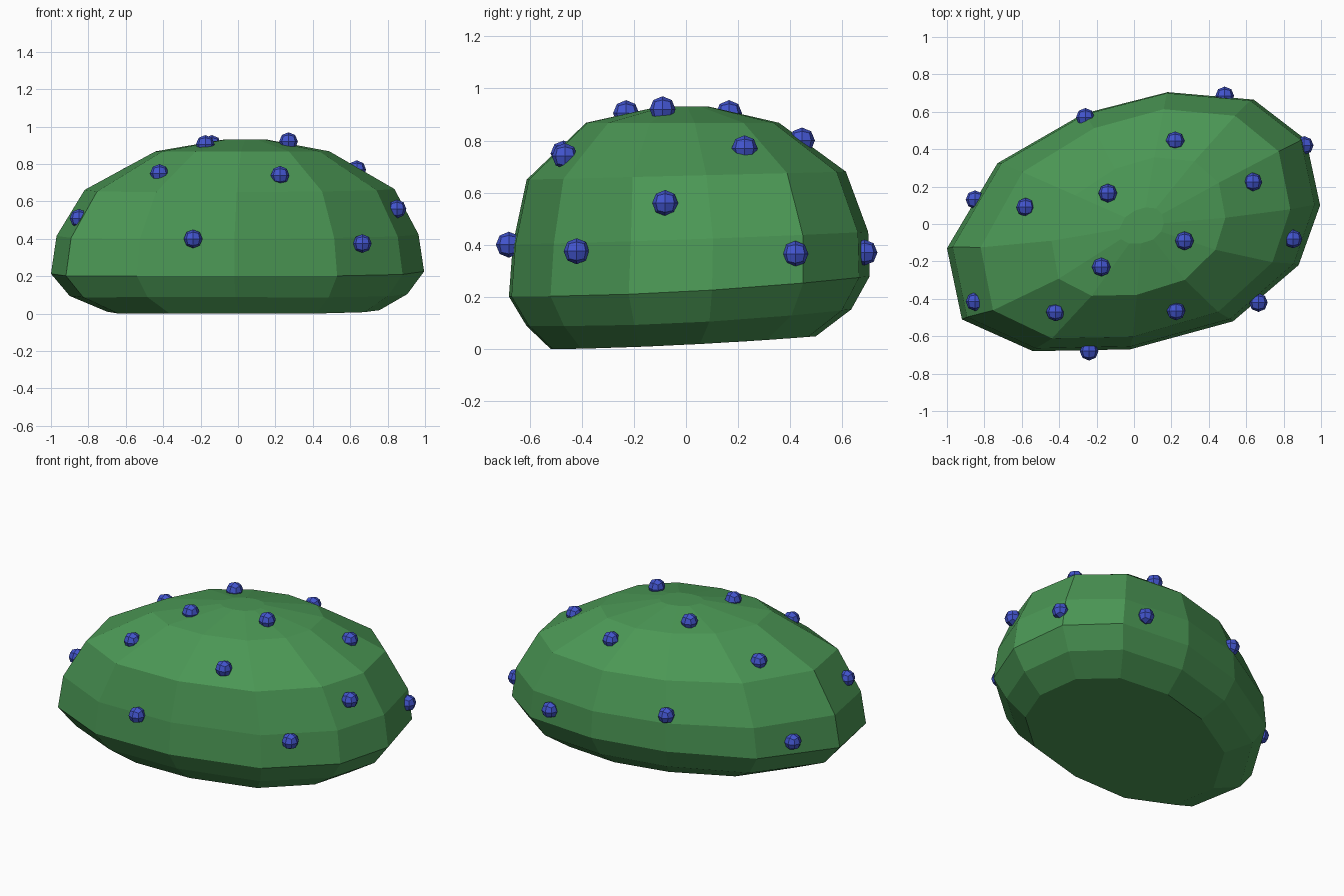
import bpy, bmesh
from mathutils import Vector

if "Cube" in bpy.data.objects:
    bpy.data.objects.remove(bpy.data.objects["Cube"])


def material(name, colour):
    m = bpy.data.materials.new(name)
    m.diffuse_color = (*colour, 1)
    m.use_nodes = True
    m.node_tree.nodes["Principled BSDF"].inputs["Base Color"].default_value = m.diffuse_color
    return m


def add_object(name, bm, mat):
    bmesh.ops.recalc_face_normals(bm, faces=bm.faces)
    me = bpy.data.meshes.new(name)
    bm.to_mesh(me)
    bm.free()
    me.materials.append(mat)
    ob = bpy.data.objects.new(name, me)
    bpy.context.collection.objects.link(ob)
    return ob


green = material("leaf_green", (0.07, 0.31, 0.09))
blue = material("berry_blue", (0.055, 0.09, 0.62))

# Bush body: one irregular 12-sided outline, lofted through scaled rings
outline = [(-1, -.13), (-.92, -.51), (-.54, -.68), (-.02, -.67),
           (.53, -.52), (.88, -.22), (.995, .10), (.92, .45),
           (.64, .665), (.18, .705), (-.27, .59), (-.73, .325)]
# height, x scale, y scale, x shift, y shift, tilt along y, curve along y
rings = [(.016, .73, .735, .03, -.02, .05, .03),
         (.10, .905, .90, .005, 0, .05, .05),
         (.22, 1, 1, 0, 0, .055, .04),
         (.42, .97, .985, 0, .005, .035, .01),
         (.665, .83, .885, .01, -.01, .025, 0),
         (.868, .466, .535, .025, -.02, 0, 0),
         (.93, .12, .14, .04, -.01, 0, 0)]

bm = bmesh.new()
loops = []
for z, sx, sy, dx, dy, tilt, curve in rings:
    loop = []
    for x, y in outline:
        px, py = x * sx + dx, y * sy + dy
        loop.append(bm.verts.new((px, py, max(0, z + tilt * py + curve * py * py))))
    loops.append(loop)
for low, high in zip(loops, loops[1:]):
    for i in range(12):
        j = (i + 1) % 12
        bm.faces.new((low[i], low[j], high[j], high[i]))
bm.faces.new(loops[0])
bm.faces.new(loops[-1])
add_object("bush_body", bm, green)

# Berries: cubes cut once and rounded to a ball
berry_spots = [(-.14, .165, .905), (.27, -.09, .92), (-.175, -.23, .905),
               (.22, .445, .80), (.635, .225, .77), (.85, -.08, .56),
               (.91, .42, .365), (.665, -.42, .375), (.225, -.465, .74),
               (-.42, -.47, .75), (-.24, -.68, .40), (-.85, -.415, .51),
               (-.58, .09, .74), (-.85, .13, .31), (-.26, .57, .49),
               (.485, .685, .37)]
for n, spot in enumerate(berry_spots, 1):
    bm = bmesh.new()
    bmesh.ops.create_cube(bm, size=1)
    bmesh.ops.subdivide_edges(bm, edges=bm.edges[:], cuts=1, use_grid_fill=True)
    for v in bm.verts:
        v.co = v.co.normalized() * 0.05
    berry = add_object(f"berry_{n}", bm, blue)
    berry.location = Vector(spot)
